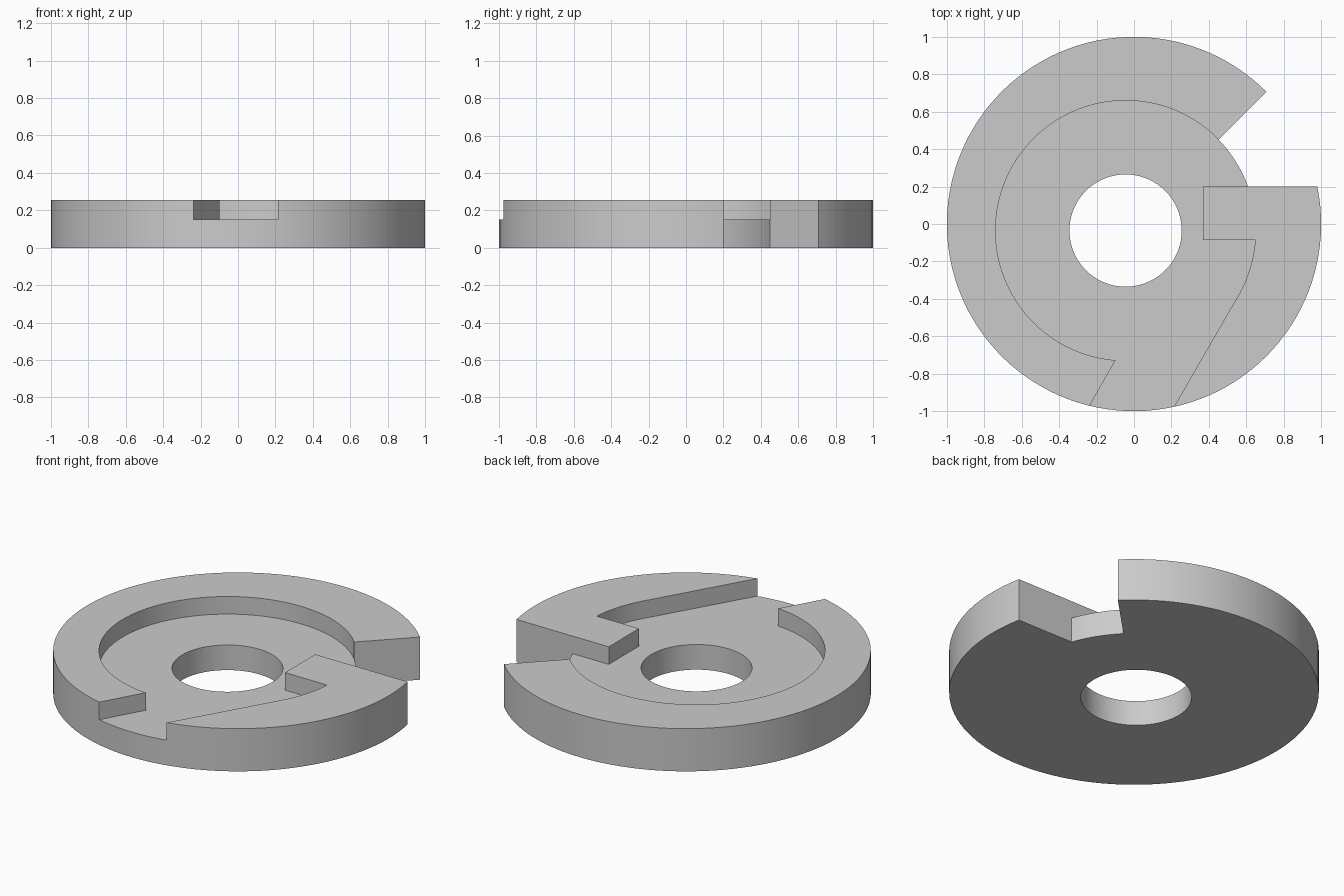
import bpy, bmesh
from math import cos, sin, radians

if "Cube" in bpy.data.objects:
    bpy.data.objects.remove(bpy.data.objects["Cube"], do_unlink=True)

HEIGHT, FLOOR = 0.255, 0.15
CENTRE = (-0.045, -0.035)      # off-centre pocket and its bore
POCKET_R = 0.695

grey = bpy.data.materials.new("light_grey")
grey.use_nodes = True
colour = (0.6, 0.6, 0.6, 1)
grey.diffuse_color = colour
grey.node_tree.nodes["Principled BSDF"].inputs["Base Color"].default_value = colour


def arc(centre, r, start, end, steps):
    """Points along an arc, angles in degrees."""
    angles = [radians(start + (end - start) * i / steps) for i in range(steps + 1)]
    return [(centre[0] + r * cos(a), centre[1] + r * sin(a)) for a in angles]


def prism(name, outline, z0, z1):
    """Extrude a flat outline from z0 to z1."""
    bm = bmesh.new()
    face = bm.faces.new([bm.verts.new((x, y, z0)) for x, y in outline])
    top = bmesh.ops.extrude_face_region(bm, geom=[face])["geom"]
    verts = [g for g in top if isinstance(g, bmesh.types.BMVert)]
    bmesh.ops.translate(bm, verts=verts, vec=(0, 0, z1 - z0))
    bmesh.ops.recalc_face_normals(bm, faces=bm.faces)
    mesh = bpy.data.meshes.new(name)
    bm.to_mesh(mesh)
    bm.free()
    mesh.materials.append(grey)
    obj = bpy.data.objects.new(name, mesh)
    bpy.context.collection.objects.link(obj)
    return obj


# Round body with the open notch in its rim
outline = arc((0, 0), 1, 45, 371.5, 110) + arc(CENTRE, POCKET_R, 19.8, 44.3, 10)
body = prism("slotted_disc", outline, 0, HEIGHT)

# Pocket, running out through the front channel and the notch
pocket = arc(CENTRE, POCKET_R, 265.5, 44.3, 76)
pocket += [(0.6, 0.5), (0.7, 0.25), (0.609, 0.2), (0.37, 0.2), (0.37, -0.085)]
pocket += arc(CENTRE, POCKET_R, -4.1, -30, 10)
pocket += [(0.1, -1.173), (-0.35, -1.173)]
cutters = [prism("pocket_cutter", pocket, FLOOR, HEIGHT + 0.1),
           prism("bore_cutter", arc(CENTRE, 0.3, 0, 355, 71), -0.1, HEIGHT + 0.1)]

bpy.ops.object.select_all(action="DESELECT")
body.select_set(True)
bpy.context.view_layer.objects.active = body
for cutter in cutters:
    cutter.hide_render = True
    mod = body.modifiers.new(cutter.name, "BOOLEAN")
    mod.operation, mod.solver, mod.object = "DIFFERENCE", "EXACT", cutter
    bpy.ops.object.modifier_apply(modifier=mod.name)
    bpy.data.objects.remove(cutter, do_unlink=True)

bpy.ops.object.shade_smooth_by_angle(angle=radians(25))
